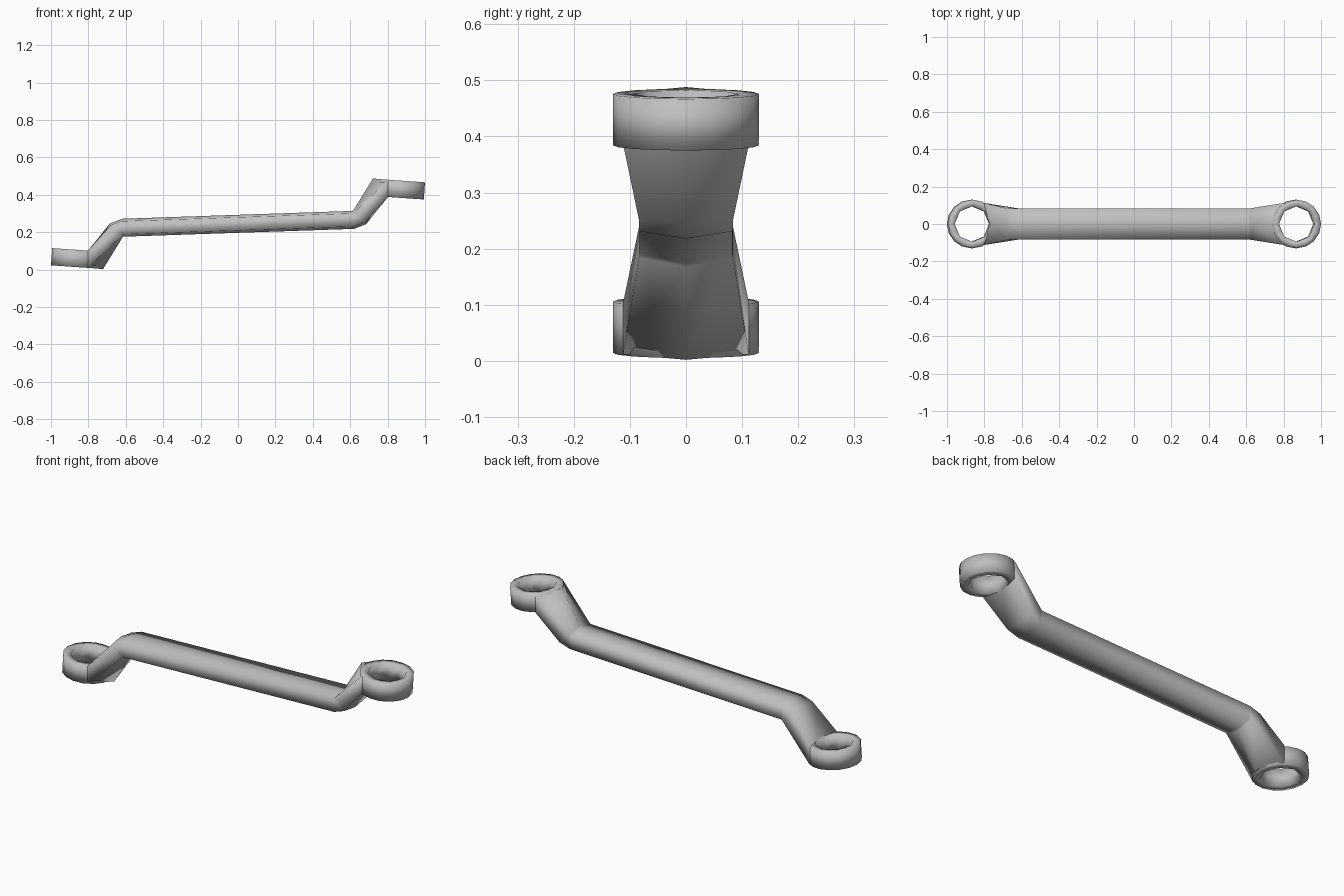
import bpy, bmesh, math
from mathutils import Matrix, Vector

cube = bpy.data.objects.get("Cube")
if cube:
    bpy.data.objects.remove(cube, do_unlink=True)

MID_Z = 0.245          # height of the half-turn symmetry axis

steel = bpy.data.materials.new("grey steel")
steel.use_nodes = True
colour = (0.52, 0.52, 0.52, 1)
steel.diffuse_color = colour
steel.node_tree.nodes["Principled BSDF"].inputs["Base Color"].default_value = colour


def finish(bm, name):
    bmesh.ops.recalc_face_normals(bm, faces=bm.faces)
    for face in bm.faces:
        face.smooth = True
    mesh = bpy.data.meshes.new(name)
    bm.to_mesh(mesh)
    bm.free()
    mesh.materials.append(steel)
    obj = bpy.data.objects.new(name, mesh)
    bpy.context.collection.objects.link(obj)
    return obj


def section(bottom, low, high, top, half_width):
    """Six-sided cross-section from (x, z) pairs, shallow peak above and below."""
    pts = [(bottom, 0), (low, 1), (high, 1), (top, 0), (high, -1), (low, -1)]
    return [Vector((p[0], side * half_width, p[1])) for p, side in pts]


def half_turn(v):
    return Vector((-v.x, v.y, 2 * MID_Z - v.z))


def bridge(bm, loops, closed=False):
    """Skin consecutive loops with quads."""
    rings = [[bm.verts.new(p) for p in loop] for loop in loops]
    pairs = list(zip(rings, rings[1:]))
    if closed:
        pairs.append((rings[-1], rings[0]))
    for a, b in pairs:
        for i in range(len(a)):
            j = (i + 1) % len(a)
            bm.faces.new((a[i], a[j], b[j], b[i]))


# Shaft with a cranked, widening neck at each end
half = [
    section((0.62, 0.218), (0.62, 0.231), (0.615, 0.301), (0.615, 0.314), 0.083),
    section((0.685, 0.243), (0.68, 0.252), (0.622, 0.306), (0.62, 0.322), 0.084),
    section((0.77, 0.388), (0.80, 0.386), (0.80, 0.478), (0.722, 0.488), 0.112),
    section((0.77, 0.395), (0.81, 0.40), (0.81, 0.47), (0.765, 0.475), 0.10),
]
other = [[half_turn(s[i]) for i in (3, 2, 1, 0, 5, 4)] for s in reversed(half)]
bm = bmesh.new()
bridge(bm, other + half)
finish(bm, "handle")


# Ring heads: round outside, eight-sided hole, slightly tilted
def ring_head(name, side):
    sides, outer, inner, half_height = 16, 0.13, 0.095, 0.046
    place = (Matrix.Translation((side * 0.867, 0, MID_Z + side * 0.185))
             @ Matrix.Rotation(math.radians(4), 4, 'Y'))

    def loop(radius, z, octagon):
        pts = []
        for i in range(sides):
            a = math.tau * i / sides
            r = radius * (math.cos(math.pi / 8) if octagon and i % 2 else 1)
            pts.append(place @ Vector((r * math.cos(a), r * math.sin(a), z)))
        return pts

    bm = bmesh.new()
    bridge(bm, [loop(outer, -half_height, False), loop(outer, half_height, False),
                loop(inner, half_height, True), loop(inner, -half_height, True)],
           closed=True)
    finish(bm, name)


ring_head("left_ring", 1)
ring_head("right_ring", -1)
